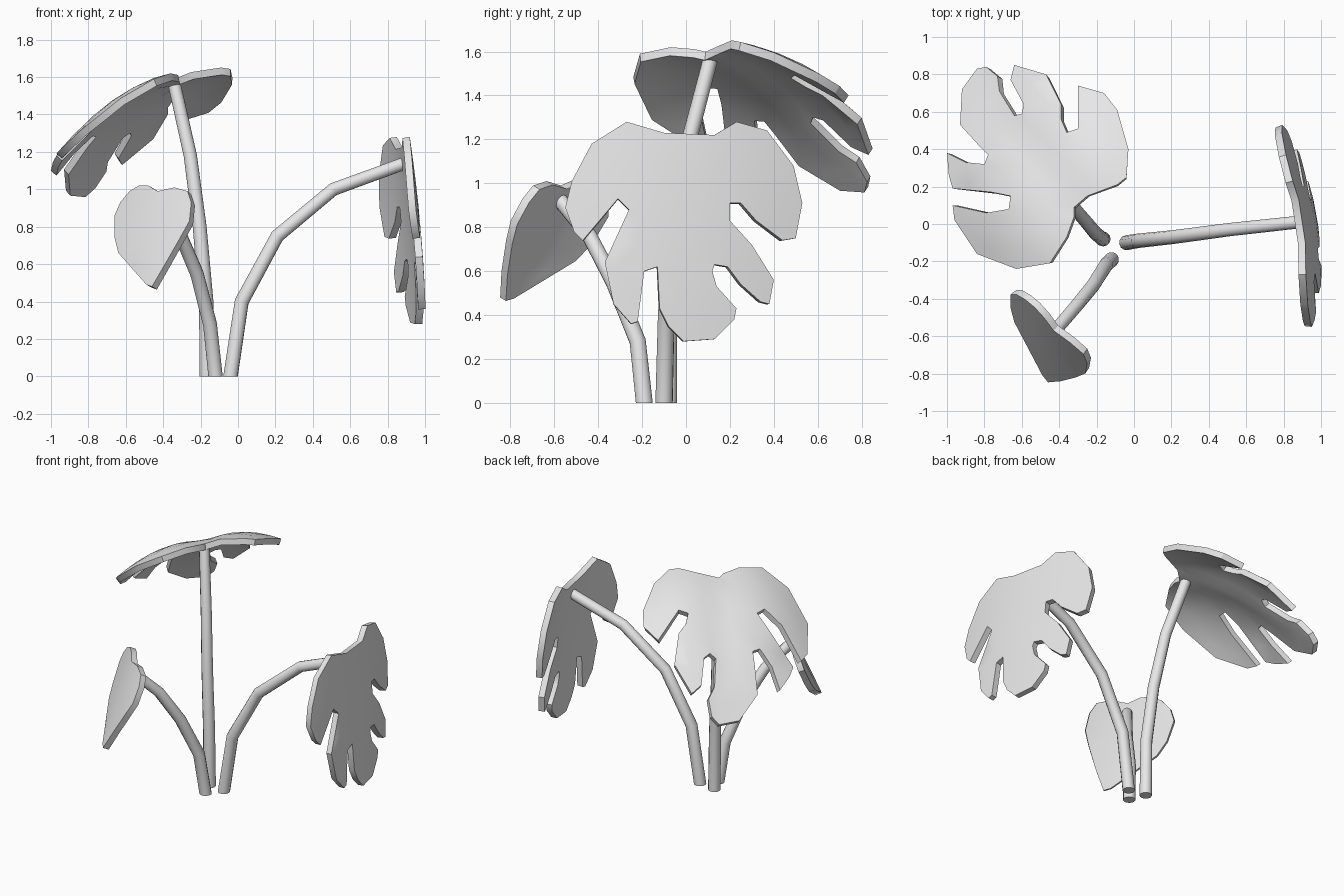
import bpy, bmesh
from mathutils import Vector
from mathutils.geometry import delaunay_2d_cdt

if "Cube" in bpy.data.objects:
    bpy.data.objects.remove(bpy.data.objects["Cube"])

grey = bpy.data.materials.new("plain_grey")
grey.diffuse_color = (0.8, 0.8, 0.8, 1)
grey.use_nodes = True
grey.node_tree.nodes["Principled BSDF"].inputs["Base Color"].default_value = grey.diffuse_color


def finish(ob, angle):
    """Give the part its colour and smooth it, keeping hard rims sharp."""
    ob.data.materials.clear()
    ob.data.materials.append(grey)
    bpy.ops.object.select_all(action='DESELECT')
    ob.select_set(True)
    bpy.context.view_layer.objects.active = ob
    bpy.ops.object.shade_smooth_by_angle(angle=angle)


def stem(name, path):
    """Tapered round tube through a few points, cut flat on the ground."""
    cu = bpy.data.curves.new(name, 'CURVE')
    cu.dimensions = '3D'
    cu.bevel_depth = 0.04
    cu.bevel_resolution = 4
    cu.use_fill_caps = True
    sp = cu.splines.new('POLY')
    sp.points.add(len(path) - 1)
    for i, (pt, co) in enumerate(zip(sp.points, path)):
        pt.co = (*co, 1)
        pt.radius = 1 - 0.15 * i / (len(path) - 1)
    ob = bpy.data.objects.new(name, cu)
    bpy.context.collection.objects.link(ob)
    bpy.ops.object.select_all(action='DESELECT')
    ob.select_set(True)
    bpy.context.view_layer.objects.active = ob
    bpy.ops.object.convert(target='MESH')
    for v in ob.data.vertices:
        if v.co.z < 0.05:
            v.co.z = 0
    finish(ob, 0.6)


def leaf(name, outline, surface, front):
    """Fill an outline, bend it over a surface function, and thicken it."""
    pts = [Vector(p) for p in outline]
    n = len(pts)
    if sum(pts[i - 1].cross(pts[i]) for i in range(n)) < 0:
        pts.reverse()
    # inner points let the blade curve
    step = 0.11
    lo = [min(p[k] for p in pts) for k in (0, 1)]
    hi = [max(p[k] for p in pts) for k in (0, 1)]
    inner = []
    for i in range(1, int((hi[0] - lo[0]) / step) + 1):
        for j in range(1, int((hi[1] - lo[1]) / step) + 1):
            q = Vector((lo[0] + i * step, lo[1] + j * step))
            if min((q - p).length for p in pts) > 0.045:
                inner.append(q)
    vs, _, fs, *_ = delaunay_2d_cdt(pts + inner, [], [list(range(n))], 1, 1e-5)
    bm = bmesh.new()
    bv = [bm.verts.new(surface(v.x, v.y)) for v in vs]
    for f in fs:
        bm.faces.new([bv[i] for i in f])
    bmesh.ops.delete(bm, geom=[v for v in bm.verts if not v.link_faces], context='VERTS')
    bm.normal_update()
    if sum(f.normal.dot(Vector(front)) * f.calc_area() for f in bm.faces) < 0:
        bmesh.ops.reverse_faces(bm, faces=bm.faces[:])
    me = bpy.data.meshes.new(name)
    bm.to_mesh(me)
    bm.free()
    ob = bpy.data.objects.new(name, me)
    bpy.context.collection.objects.link(ob)
    bpy.context.view_layer.objects.active = ob
    mod = ob.modifiers.new("thickness", 'SOLIDIFY')
    mod.thickness = 0.04
    mod.offset = -1
    bpy.ops.object.modifier_apply(modifier=mod.name)
    finish(ob, 0.6)


# Stems
stem("right_stem", [(-0.04, -0.10, 0), (0.02, -0.09, 0.40), (0.21, -0.07, 0.75),
                    (0.51, -0.03, 1.00), (0.88, 0.01, 1.135)])
stem("tall_stem", [(-0.165, -0.08, 0), (-0.17, -0.08, 0.40), (-0.205, -0.05, 0.80),
                   (-0.255, 0.01, 1.18), (-0.34, 0.11, 1.56)])
stem("short_stem", [(-0.12, -0.19, 0), (-0.15, -0.22, 0.28), (-0.22, -0.33, 0.55),
                    (-0.31, -0.44, 0.76), (-0.43, -0.58, 0.93)])

# Tall leaf: outline seen from above, drooping along its midrib
tall = [(-.32, .09), (-.25, .15), (-.09, .21), (-.04, .25), (-.03, .40), (-.09, .61),
        (-.16, .70), (-.30, .74), (-.30, .51), (-.36, .49), (-.39, .56), (-.39, .64),
        (-.47, .80), (-.64, .85), (-.66, .77), (-.59, .64), (-.60, .59), (-.64, .58),
        (-.72, .71), (-.73, .79), (-.79, .84), (-.84, .83), (-.92, .72), (-.93, .53),
        (-.83, .42), (-.78, .37), (-.80, .32), (-.90, .33), (-1.0, .38), (-.99, .26),
        (-.97, .19), (-.76, .17), (-.66, .15), (-.67, .08), (-.79, .06), (-.97, .10),
        (-.96, .02), (-.84, -.16), (-.63, -.24), (-.45, -.21), (-.36, -.07), (-.32, .04)]


def tall_surface(x, y):
    u = -0.61 * (x + 0.316) + 0.79 * (y - 0.088)   # along the midrib
    v = 0.79 * (x + 0.316) + 0.61 * (y - 0.088)    # across it
    z = (1.60 - 0.25 * u - 0.5 * u * u + 0.15 * v + 0.2 * u * v
         + 0.25 * abs(v) - 0.9 * v * v)
    return x, y, z


leaf("tall_leaf", tall, tall_surface, (0, 0, 1))

# Right leaf: outline seen from the right, hanging nearly upright
right = [(-.27, 1.28), (-.10, 1.23), (.13, 1.22), (.23, 1.28), (.37, 1.24), (.49, 1.08),
         (.53, .91), (.50, .75), (.44, .74), (.32, .83), (.25, .91), (.20, .91),
         (.20, .83), (.30, .72), (.40, .56), (.38, .45), (.34, .46), (.25, .54),
         (.19, .62), (.13, .63), (.12, .60), (.14, .53), (.23, .43), (.22, .38),
         (.13, .29), (-.01, .28), (-.08, .35), (-.12, .43), (-.13, .62), (-.19, .60),
         (-.22, .37), (-.25, .36), (-.33, .45), (-.37, .64), (-.26, .88), (-.31, .93),
         (-.47, .74), (-.51, .78), (-.55, .89), (-.52, 1.01), (-.43, 1.18)]


def right_surface(y, z):
    u = 1.22 - z
    return 0.905 + 0.14 * u - 0.06 * u * u - 0.15 * y - 0.25 * y * y, y, z


leaf("right_leaf", right, right_surface, (1, 0, 0))

# Small young leaf: outline seen from the front, without slits
small = [(-.63, .93), (-.58, .99), (-.53, 1.02), (-.48, 1.02), (-.43, .99), (-.34, 1.01),
         (-.27, .99), (-.25, .93), (-.26, .83), (-.31, .74), (-.39, .60), (-.46, .48),
         (-.49, .49), (-.64, .66), (-.66, .74), (-.66, .86)]


def small_surface(x, z):
    p, q = x + 0.43, 0.99 - z
    return x, -0.57 - 0.95 * p - 0.6 * q + p * p, z


leaf("small_leaf", small, small_surface, (0, -1, 0))
